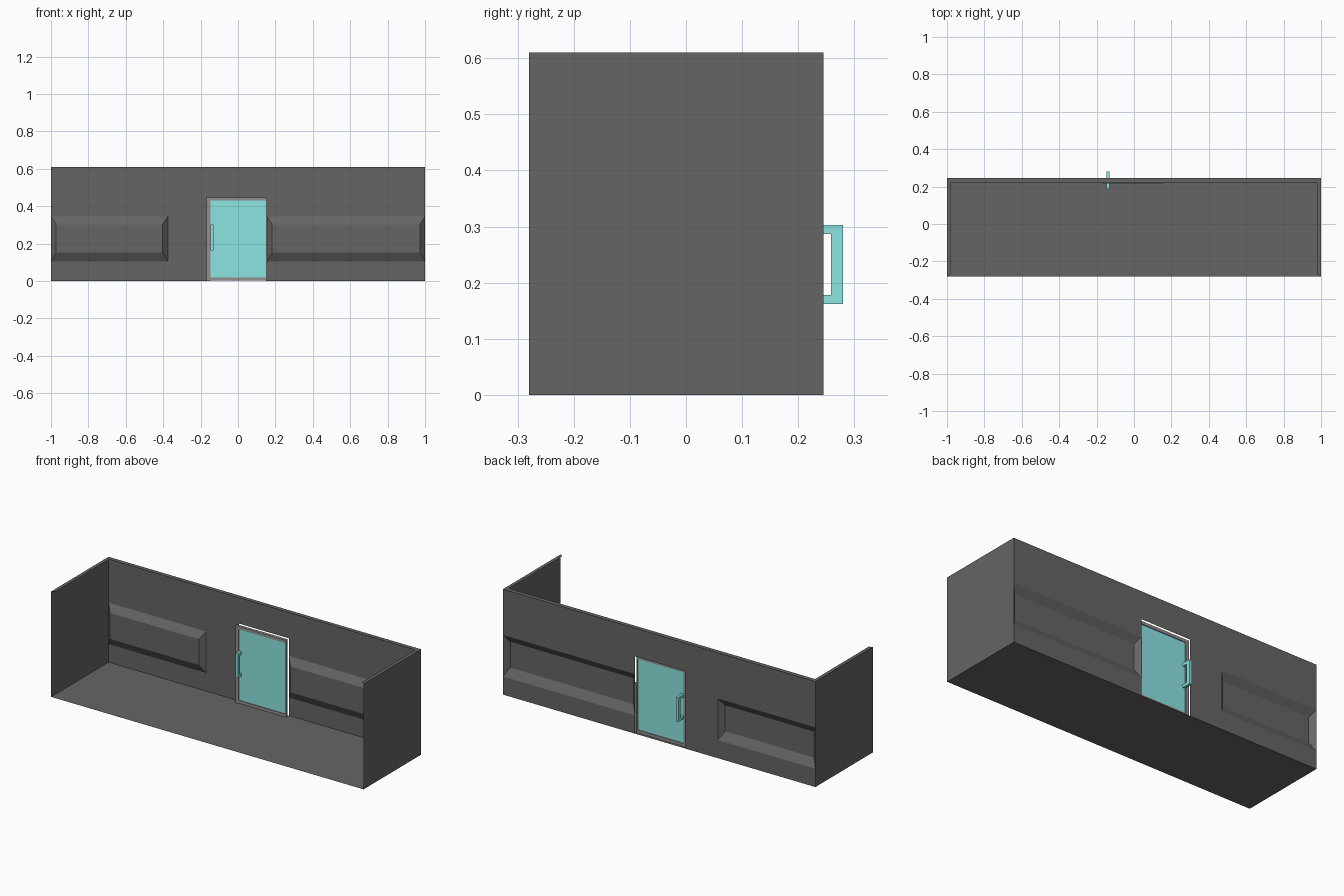
import bpy, bmesh

if "Cube" in bpy.data.objects:
    bpy.data.objects.remove(bpy.data.objects["Cube"])

FRONT, BACK, TOP = -0.28, 0.245, 0.61     # shell limits
DOOR_L, DOOR_R, DOOR_T = -0.165, 0.155, 0.447


def material(name, rgb):
    m = bpy.data.materials.new(name)
    m.diffuse_color = (*rgb, 1)
    m.use_nodes = True
    m.node_tree.nodes["Principled BSDF"].inputs["Base Color"].default_value = m.diffuse_color
    return m


dark = material("dark_grey", (0.13, 0.13, 0.13))
frame_grey = material("frame_grey", (0.3, 0.28, 0.28))
cyan = material("cyan_glass", (0.26, 0.78, 0.76))


def finish(name, bm, mat):
    bmesh.ops.remove_doubles(bm, verts=bm.verts, dist=1e-5)
    me = bpy.data.meshes.new(name)
    bm.to_mesh(me)
    bm.free()
    me.materials.append(mat)
    ob = bpy.data.objects.new(name, me)
    bpy.context.collection.objects.link(ob)
    return ob


def quad(bm, *pts):
    bm.faces.new([bm.verts.new(p) for p in pts])


def wall_rect(bm, x0, x1, z0, z1, y=BACK):
    quad(bm, (x0, y, z0), (x1, y, z0), (x1, y, z1), (x0, y, z1))


def box(bm, x0, x1, y0, y1, z0, z1):
    vs = bmesh.ops.create_cube(bm, size=1)["verts"]
    for v in vs:
        v.co.x = x0 if v.co.x < 0 else x1
        v.co.y = y0 if v.co.y < 0 else y1
        v.co.z = z0 if v.co.z < 0 else z1


def pressed_panel(bm, x0, x1, z0=0.105, z1=0.345):
    """Sheet panel pushed inward with sloped sides."""
    y = BACK - 0.027
    o = [(x0, BACK, z0), (x1, BACK, z0), (x1, BACK, z1), (x0, BACK, z1)]
    a, b, c, d = x0 + 0.028, x1 - 0.028, z0 + 0.048, z1 - 0.042
    i = [(a, y, c), (b, y, c), (b, y, d), (a, y, d)]
    quad(bm, *i)
    for k in range(4):
        n = (k + 1) % 4
        quad(bm, o[k], o[n], i[n], i[k])


# back wall with two pressed panels and a door opening
bm = bmesh.new()
for x0, x1 in ((-1, -0.375), (DOOR_R, 1)):
    wall_rect(bm, x0, x1, 0, 0.105)
    pressed_panel(bm, x0, x1)
    wall_rect(bm, x0, x1, 0.345, TOP)
wall_rect(bm, -0.375, DOOR_L, 0, TOP)
wall_rect(bm, DOOR_L, DOOR_R, DOOR_T, TOP)
finish("back_wall", bm, dark)

# side walls
for s, name in ((-1, "left_wall"), (1, "right_wall")):
    bm = bmesh.new()
    quad(bm, (s, FRONT, 0), (s, BACK, 0), (s, BACK, TOP), (s, FRONT, TOP))
    finish(name, bm, dark)

# floor
bm = bmesh.new()
quad(bm, (-1, FRONT, 0), (1, FRONT, 0), (1, BACK, 0), (-1, BACK, 0))
finish("floor", bm, dark)

# flat lip along the top of the walls
bm = bmesh.new()
outer = [(-1, FRONT), (-1, BACK), (1, BACK), (1, FRONT)]
inner = [(-0.98, FRONT + 0.01), (-0.98, 0.22), (0.98, 0.22), (0.98, FRONT + 0.01)]
for k in range(3):
    quad(bm, *[(x, y, TOP) for x, y in (outer[k], outer[k + 1], inner[k + 1], inner[k])])
finish("top_lip", bm, dark)

# door frame
FX0, FX1, FZ1, FY0, FY1 = -0.168, 0.155, 0.447, 0.216, 0.232
bm = bmesh.new()
box(bm, FX0, -0.148, FY0, FY1, 0, FZ1)
box(bm, 0.149, FX1, FY0, FY1, 0, FZ1)
box(bm, -0.148, 0.149, FY0, FY1, 0.43, FZ1)
box(bm, -0.148, 0.149, FY0, FY1, 0.002, 0.018)
finish("door_frame", bm, frame_grey)

# glass pane
bm = bmesh.new()
box(bm, -0.148, 0.149, 0.221, 0.227, 0.018, 0.43)
finish("door_glass", bm, cyan)

# pull handles on both faces: bar with two posts
for name, y_door, y_in, y_out in (("outer_handle", 0.227, 0.258, 0.28),
                                  ("inner_handle", 0.221, 0.203, 0.187)):
    bm = bmesh.new()
    ya, yb = sorted((y_in, y_out))
    box(bm, -0.147, -0.131, ya, yb, 0.162, 0.303)
    pa, pb = sorted((y_door, y_in))
    for z in (0.162, 0.287):
        box(bm, -0.147, -0.131, pa, pb, z, z + 0.016)
    ob = finish(name, bm, cyan)
